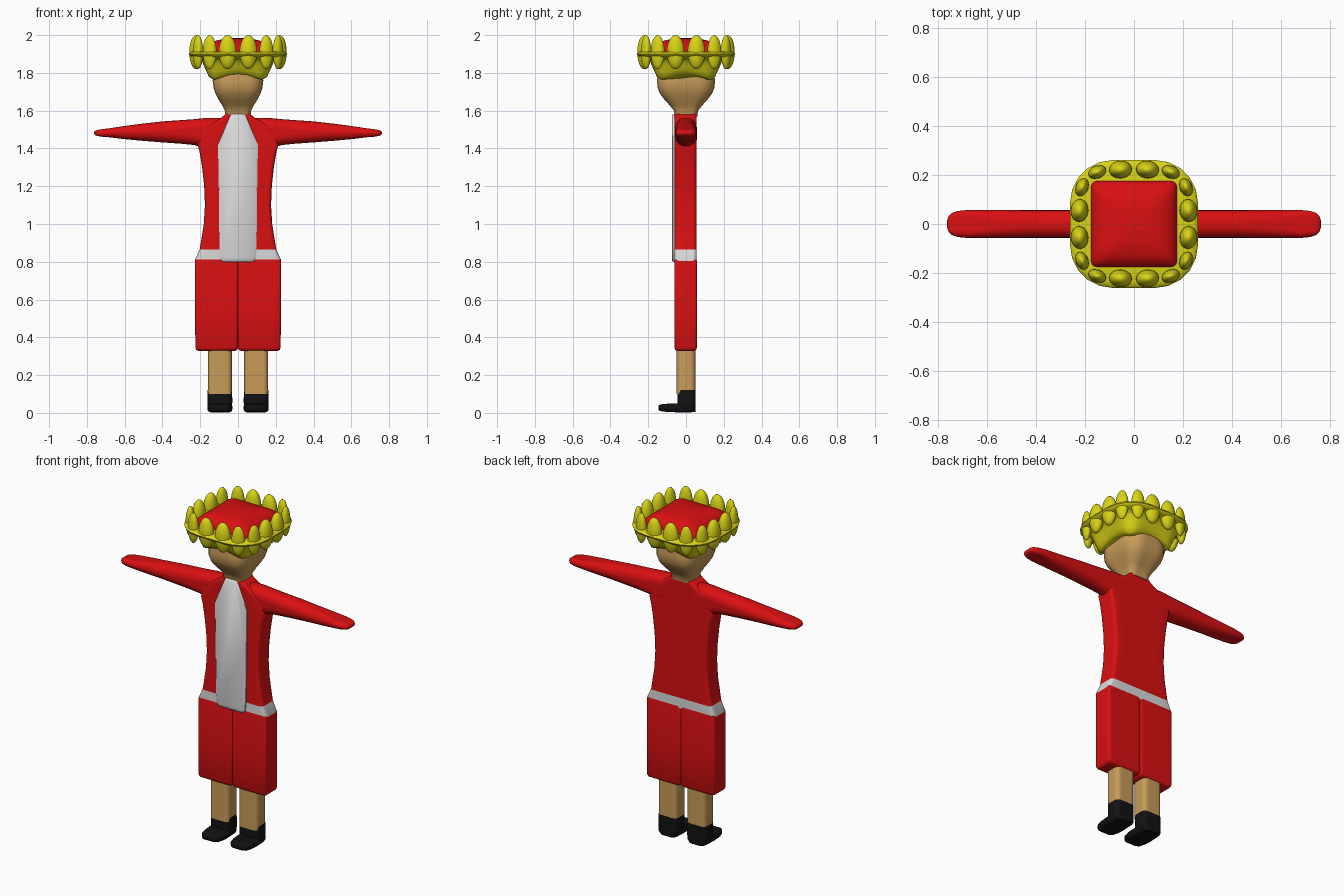
import bpy, bmesh, math
from mathutils import Vector

if "Cube" in bpy.data.objects:
    bpy.data.objects.remove(bpy.data.objects["Cube"])


def material(name, r, g, b):
    m = bpy.data.materials.new(name)
    m.diffuse_color = (r, g, b, 1)
    m.use_nodes = True
    m.node_tree.nodes["Principled BSDF"].inputs["Base Color"].default_value = m.diffuse_color
    return m


RED = material("red cloth", 0.70, 0.005, 0.006)
WHITE = material("pale cloth", 0.70, 0.70, 0.70)
SKIN = material("tan skin", 0.58, 0.33, 0.10)
YELLOW = material("yellow straw", 0.70, 0.66, 0.008)
BLACK = material("black leather", 0.006, 0.006, 0.006)


def rounded_rect(hx, hy, r, corner=5, edge=6):
    """Outline of a rounded rectangle with subdivided straight edges."""
    r = min(r, hx * 0.999, hy * 0.999)
    pts = []
    for k, (sx, sy) in enumerate([(1, 1), (-1, 1), (-1, -1), (1, -1)]):
        for i in range(corner + 1):
            a = math.pi / 2 * (k + i / corner)
            pts.append((sx * (hx - r) + r * math.cos(a), sy * (hy - r) + r * math.sin(a)))
    out = []
    for i, p in enumerate(pts):
        out.append(p)
        if i % (corner + 1) == corner:
            q = pts[(i + 1) % len(pts)]
            for j in range(1, edge):
                t = j / edge
                out.append((p[0] + (q[0] - p[0]) * t, p[1] + (q[1] - p[1]) * t))
    return out


def finish(name, bm, mats, angle=45, mirror=False):
    bmesh.ops.recalc_face_normals(bm, faces=bm.faces)
    me = bpy.data.meshes.new(name)
    bm.to_mesh(me)
    bm.free()
    for m in mats:
        me.materials.append(m)
    ob = bpy.data.objects.new(name, me)
    bpy.context.collection.objects.link(ob)
    bpy.ops.object.select_all(action='DESELECT')
    ob.select_set(True)
    bpy.context.view_layer.objects.active = ob
    bpy.ops.object.shade_smooth_by_angle(angle=math.radians(angle))
    if mirror:
        ob.modifiers.new("mirror", 'MIRROR').use_mirror_merge = False
    return ob


def loft(name, sections, mats, place=lambda u, v, w: (u, v, w), rule=None, mirror=False, angle=45):
    """Skin sections (w, centre u, centre v, half u, half v, corner radius)."""
    bm = bmesh.new()
    rings = []
    for w, cu, cv, hu, hv, r in sections:
        rings.append([bm.verts.new(place(cu + u, cv + v, w)) for u, v in rounded_rect(hu, hv, r)])
    n = len(rings[0])
    for a, b in zip(rings, rings[1:]):
        for i in range(n):
            bm.faces.new((a[i], a[(i + 1) % n], b[(i + 1) % n], b[i]))
    bm.faces.new(rings[0])
    bm.faces.new(rings[-1])
    if rule:
        for f in bm.faces:
            f.material_index = rule(f.calc_center_median())
    return finish(name, bm, mats, angle, mirror)


# Torso with a pale belt band at its foot
torso = [(0.80, .226), (0.812, .227), (0.865, .203), (0.90, .197), (1.0, .181), (1.1, .175), (1.2, .179),
         (1.3, .190), (1.38, .203), (1.42, .214), (1.47, .20), (1.52, .16), (1.55, .11), (1.565, .085), (1.582, .066)]
loft("torso", [(z, 0, -.002, h, .058, .02) for z, h in torso], [RED, WHITE],
     rule=lambda c: 1 if c.z < 0.865 else 0)

# Sleeved arms, lofted outwards along x
arm = [(.08, 1.40, 1.562), (.16, 1.395, 1.562), (.20, 1.408, 1.558), (.23, 1.418, 1.555), (.30, 1.425, 1.55),
       (.40, 1.432, 1.543), (.50, 1.440, 1.532), (.60, 1.449, 1.519), (.68, 1.459, 1.507)]
arm_rings = [(x, 0, (a + b) / 2, .057, (b - a) / 2, .05) for x, a, b in arm]
arm_rings += [(.72, 0, 1.482, .053, .020, .02), (.745, 0, 1.482, .044, .016, .016),
              (.757, 0, 1.482, .032, .011, .011), (.762, 0, 1.482, .015, .005, .005)]
loft("arm", arm_rings, [RED], place=lambda u, v, w: (w, u, v), mirror=True, angle=60)

# Skirt in two halves meeting at a shallow centre crease
skirt = [(.328, .098, .045), (.334, .108, .055), (.345, .113, .06), (.55, .114, .06), (.80, .114, .06), (.812, .112, .058)]
loft("skirt_half", [(z, .113, -.002, hx, hy, .014) for z, hx, hy in skirt], [RED], mirror=True)

# Raised pale shirt front
outline = [(.80, .082), (.815, .092), (.87, .098), (1.0, .10), (1.2, .102), (1.42, .106), (1.50, .072), (1.582, .037)]
bm = bmesh.new()
pts = [(h, z) for z, h in outline] + [(-h, z) for z, h in reversed(outline)]
back = [bm.verts.new((x, -.05, z)) for x, z in pts]
mid = [bm.verts.new((x, -.068, z)) for x, z in pts]
front = [bm.verts.new((x * .9, -.075, 1.19 + (z - 1.19) * .985)) for x, z in pts]
for a, b in ((back, mid), (mid, front)):
    for i in range(len(pts)):
        j = (i + 1) % len(pts)
        bm.faces.new((a[i], a[j], b[j], b[i]))
bm.faces.new(back)
bm.faces.new(front)
finish("shirt_front", bm, [WHITE], 50)

# Legs and shoes
loft("leg", [(.10, .096, 0, .063, .049, .025), (.36, .096, 0, .063, .049, .025)], [SKIN], mirror=True)
ankle = [(.004, .05), (.02, .064), (.06, .066), (.11, .065), (.122, .064)]
loft("shoe_ankle", [(z, .096, .002, h, .048, .026) for z, h in ankle], [BLACK], mirror=True)
toe = [(-.146, .03, .008), (-.142, .045, .015), (-.125, .058, .020), (-.09, .065, .022), (-.05, .066, .024), (.03, .062, .024)]
loft("shoe_toe", [(y, .096, .027, hx, hz, .018) for y, hx, hz in toe], [BLACK],
     place=lambda u, v, w: (u, w, v), mirror=True, angle=60)

# Head and neck
head = [(1.57, .066, .060, .03), (1.60, .070, .064, .035), (1.63, .085, .088, .045), (1.66, .104, .115, .06),
        (1.69, .119, .138, .07), (1.72, .129, .150, .08), (1.76, .134, .154, .09), (1.84, .125, .14, .09)]
loft("head", [(z, 0, 0, hx, hy, r) for z, hx, hy, r in head], [SKIN], angle=60)

# Hat bowl flaring into a rounded brim; lower edge arched over each face
hat = [(1.762, .140, .05), (1.772, .155, .06), (1.80, .166, .07), (1.835, .180, .08), (1.86, .190, .09),
       (1.876, .208, .12), (1.884, .235, .15), (1.89, .255, .17), (1.90, .261, .175), (1.91, .255, .17), (1.914, .235, .16)]


def arch(u, v, w):
    fade = max(0, (1.84 - w) / .078)
    m = min(abs(u), abs(v))
    return (u, v, w + .028 * fade * max(0, math.cos(min(m / .13, 1) * math.pi / 2)))


loft("hat", [(z, 0, 0, h, h, r) for z, h, r in hat], [YELLOW], place=arch, angle=60)

# Red cushioned crown
crown = [(1.90, .176, .02), (1.925, .174, .025), (1.945, .162, .03), (1.962, .140, .035),
         (1.974, .105, .035), (1.981, .06, .03), (1.984, .02, .01)]
loft("hat_crown", [(z, 0, 0, h, h, r) for z, h, r in crown], [RED], angle=60)

# Ring of egg-shaped knobs, four along each brim side
for side in range(4):
    for t, off, tilt, rx, ry in ((-.15, .212, 22, .038, .026), (-.055, .222, 5, .047, .036),
                                 (.055, .222, -5, .047, .036), (.15, .212, -22, .038, .026)):
        bm = bmesh.new()
        bmesh.ops.create_uvsphere(bm, u_segments=20, v_segments=12, radius=1)
        ob = finish("hat_knob", bm, [YELLOW], 60)
        ob.scale = (rx, ry, .09)
        a = side * math.pi / 2
        ob.location = (t * math.cos(a) - off * math.sin(a), t * math.sin(a) + off * math.cos(a), 1.91)
        ob.rotation_euler = (0, 0, a + math.radians(tilt))
